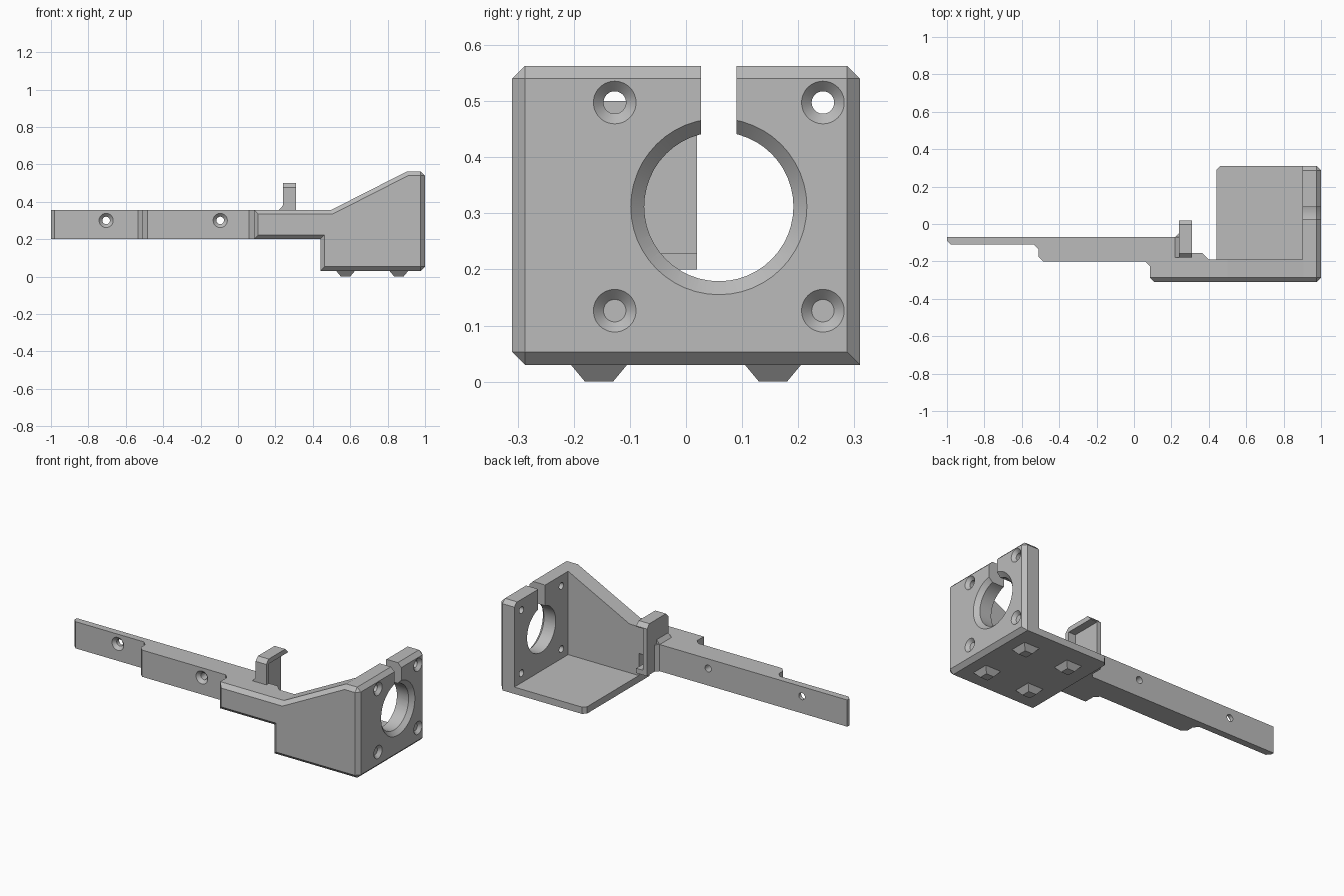
import bpy, bmesh, math
from mathutils import Matrix, Vector

if "Cube" in bpy.data.objects:
    bpy.data.objects.remove(bpy.data.objects["Cube"])

grey = bpy.data.materials.new("plain grey")
grey.diffuse_color = (0.5, 0.5, 0.5, 1)
grey.use_nodes = True
grey.node_tree.nodes["Principled BSDF"].inputs["Base Color"].default_value = grey.diffuse_color


def finish(bm, name):
    bmesh.ops.recalc_face_normals(bm, faces=bm.faces[:])
    me = bpy.data.meshes.new(name)
    bm.to_mesh(me)
    bm.free()
    me.materials.append(grey)
    ob = bpy.data.objects.new(name, me)
    bpy.context.collection.objects.link(ob)
    return ob


def prism(name, pts, axis, a, b, bevel=None, width=0.023):
    """Extrude a profile along y (points are x, z) or z (points are x, y)."""
    bm = bmesh.new()
    put = (lambda p, t: (p[0], t, p[1])) if axis == 'y' else (lambda p, t: (p[0], p[1], t))
    lo = [bm.verts.new(put(p, a)) for p in pts]
    hi = [bm.verts.new(put(p, b)) for p in pts]
    bm.faces.new(lo)
    bm.faces.new(hi)
    for i in range(len(pts)):
        j = (i + 1) % len(pts)
        bm.faces.new((lo[i], lo[j], hi[j], hi[i]))
    bmesh.ops.recalc_face_normals(bm, faces=bm.faces[:])
    if bevel:
        edges = [e for e in bm.edges if bevel(e.verts[0].co, e.verts[1].co)]
        bmesh.ops.bevel(bm, geom=edges, offset=width, offset_type='OFFSET',
                        segments=1, profile=0.5, affect='EDGES')
    return finish(bm, name)


def box(name, x, y, z, **kw):
    return prism(name, [(x[0], z[0]), (x[1], z[0]), (x[1], z[1]), (x[0], z[1])],
                 'y', y[0], y[1], **kw)


def cone(name, r1, r2, start, end, seg=48):
    """Cone or cylinder running between two points."""
    bm = bmesh.new()
    s, d = Vector(start), Vector(end) - Vector(start)
    m = Matrix.Translation(s + d / 2) @ d.to_track_quat('Z', 'Y').to_matrix().to_4x4()
    bmesh.ops.create_cone(bm, cap_ends=True, segments=seg, radius1=r1, radius2=r2,
                          depth=d.length, matrix=m)
    return finish(bm, name)


def combine(target, tool, op):
    mod = target.modifiers.new(op.lower(), 'BOOLEAN')
    mod.operation, mod.object, mod.solver = op, tool, 'EXACT'
    bpy.context.view_layer.objects.active = target
    bpy.ops.object.modifier_apply(modifier=mod.name)
    bpy.data.objects.remove(tool, do_unlink=True)


def countersunk(target, pos, direction, r, r_out, length):
    """Through hole with a 45 degree countersink at the outer surface."""
    p, d = Vector(pos), Vector(direction)
    depth, over = r_out - r, 0.005
    combine(target, cone("hole_cutter", r, r, p - d * 0.01, p + d * length), 'DIFFERENCE')
    combine(target, cone("sink_cutter", r_out + over, r, p - d * over, p + d * depth), 'DIFFERENCE')


# Motor bracket: chamfered solid, hollowed to leave front wall, floor and motor plate
def same(i, v):
    return lambda a, b: abs(a[i] - v) < 1e-4 and abs(b[i] - v) < 1e-4


front, right, back = same(1, -0.31), same(0, 1.0), same(1, 0.31)


def bracket_edges(a, b):
    top_back = back(a, b) and min(a.z, b.z) > 0.5
    floor_corner = same(0, 0.44)(a, b) and back(a, b)
    return front(a, b) or right(a, b) or top_back


bracket = prism("motor_bracket",
                [(0.085, 0.2), (0.44, 0.2), (0.44, 0.03), (1, 0.03), (1, 0.563),
                 (0.905, 0.563), (0.5, 0.357), (0.085, 0.357)],
                'y', -0.31, 0.31, bevel=bracket_edges)
combine(bracket, box("cavity_cutter", (0, 0.9), (-0.19, 0.5), (0.07, 0.8)), 'DIFFERENCE')
combine(bracket, prism("corner_cutter", [(0.43, 0.28), (0.43, 0.32), (0.47, 0.32)],
                       'z', 0, 0.1), 'DIFFERENCE')

# Motor opening, clamp slot and four screw holes in the plate
CY, CZ = 0.0585, 0.312
countersunk(bracket, (1, CY, CZ), (-1, 0, 0), 0.133, 0.157, 0.13)
combine(bracket, box("slot_cutter", (0.85, 1.05), (0.027, 0.09), (CZ, 0.7)), 'DIFFERENCE')
for sy in (-1, 1):
    for sz in (-1, 1):
        countersunk(bracket, (1, CY + sy * 0.1855, CZ + sz * 0.1855), (-1, 0, 0),
                    0.02, 0.038, 0.13)

# Stepped mounting arm with two countersunk holes
arm = prism("mounting_arm",
            [(-1, -0.07), (-1, -0.09), (-0.98, -0.11), (-0.535, -0.11), (-0.51, -0.135),
             (-0.51, -0.175), (-0.485, -0.2), (0.06, -0.2), (0.085, -0.225),
             (0.4, -0.225), (0.4, -0.19), (0.365, -0.155), (0.25, -0.155),
             (0.25, -0.05), (0.24, -0.05), (0.22, -0.07)], 'z', 0.2, 0.357)
for x, y in ((-0.705, -0.11), (-0.095, -0.2)):
    countersunk(arm, (x, y, 0.3), (0, 1, 0), 0.02, 0.038, 0.2)

# Switch holder: open channel with top, bottom and front lips
holder = box("switch_holder", (0.24, 0.31), (-0.18, 0.02), (0.2, 0.5),
             bevel=lambda a, b: same(2, 0.5)(a, b) and abs(a.y - b.y) < 1e-4)
combine(holder, box("pocket_cutter", (0.265, 0.4), (-0.155, 0.1), (0.228, 0.472)), 'DIFFERENCE')
fillet = prism("holder_fillet", [(0.22, 0.35), (0.22, 0.357), (0.24, 0.38), (0.25, 0.38),
                                 (0.25, 0.35)], 'y', -0.18, -0.07)
combine(holder, fillet, 'UNION')
combine(arm, holder, 'UNION')
combine(bracket, arm, 'UNION')

# Four tapered locating feet below the floor
for i, x in enumerate((0.575, 0.86)):
    for j, y in enumerate((-0.155, 0.155)):
        bm = bmesh.new()
        bmesh.ops.create_cone(bm, cap_ends=True, segments=4, radius1=0.025 * math.sqrt(2),
                              radius2=0.05 * math.sqrt(2), depth=0.03,
                              matrix=Matrix.Translation((x, y, 0.015))
                              @ Matrix.Rotation(math.pi / 4, 4, 'Z'))
        finish(bm, f"foot_{i}_{j}")

# Smooth only the round holes
bpy.ops.object.select_all(action='DESELECT')
bracket.select_set(True)
bpy.context.view_layer.objects.active = bracket
bpy.ops.object.shade_smooth_by_angle(angle=math.radians(25))
